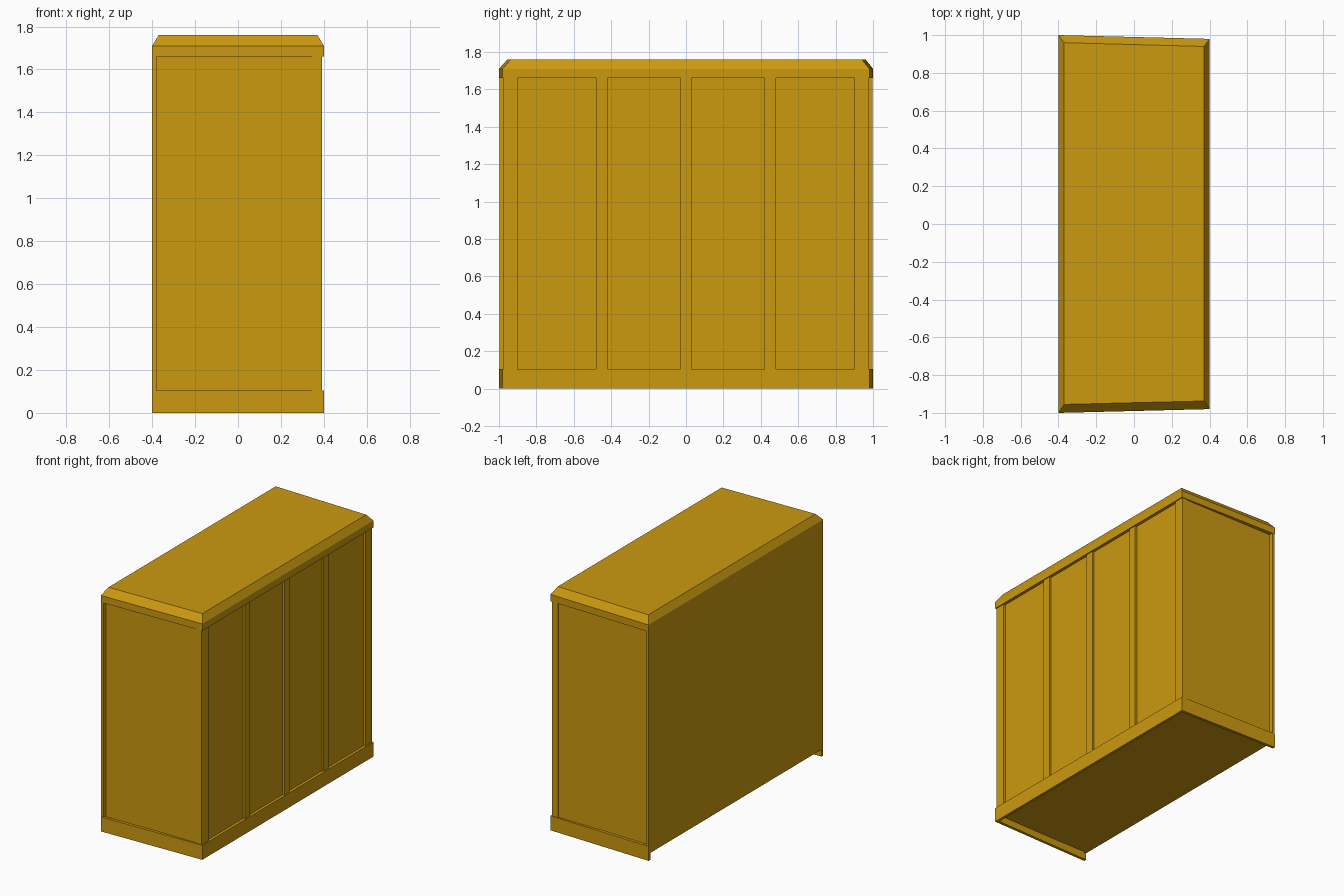
import bpy, bmesh

if "Cube" in bpy.data.objects:
    bpy.data.objects.remove(bpy.data.objects["Cube"])

mat = bpy.data.materials.new("ochre_paint")
mat.diffuse_color = (0.6, 0.32, 0.005, 1)
mat.use_nodes = True
mat.node_tree.nodes["Principled BSDF"].inputs["Base Color"].default_value = mat.diffuse_color


def finish(name, bm):
    bmesh.ops.recalc_face_normals(bm, faces=bm.faces)
    mesh = bpy.data.meshes.new(name)
    bm.to_mesh(mesh)
    bm.free()
    mesh.materials.append(mat)
    obj = bpy.data.objects.new(name, mesh)
    bpy.context.collection.objects.link(obj)
    return obj


def loft(name, rings):
    """Closed solid through a stack of (outline, z) rings."""
    bm = bmesh.new()
    loops = [[bm.verts.new((x, y, z)) for x, y in pts] for pts, z in rings]
    n = len(loops[0])
    for a, b in zip(loops, loops[1:]):
        for i in range(n):
            j = (i + 1) % n
            bm.faces.new((a[i], a[j], b[j], b[i]))
    bm.faces.new(loops[0][::-1])
    bm.faces.new(loops[-1])
    return finish(name, bm)


def box(name, x, y, z):
    pts = [(x[0], y[0]), (x[1], y[0]), (x[1], y[1]), (x[0], y[1])]
    return loft(name, [(pts, z[0]), (pts, z[1])])


# Cabinet carcass and the wider back panel
box("carcass", (-0.38, 0.378), (-0.97, 0.97), (0.05, 1.68))
box("back_panel", (-0.40, -0.38), (-0.998, 0.998), (0.05, 1.66))

# Front frame standing proud of the recessed doors
posts = [(-0.975, -0.90), (-0.48, -0.42), (-0.03, 0.03), (0.42, 0.48), (0.90, 0.975)]
for i, span in enumerate(posts):
    box(f"front_post_{i + 1}", (0.345, 0.392), span, (0.05, 1.68))

# Plinth skirt on three sides, open at the back
outer = [(-0.40, -1.0), (0.40, -0.98), (0.40, 0.98), (-0.40, 1.0)]
inner = [(-0.40, 0.98), (0.38, 0.96), (0.38, -0.96), (-0.40, -0.98)]
loft("plinth_skirt", [(outer + inner, 0.0), (outer + inner, 0.105)])

# Tapered top with a chamfered edge
top = [(-0.37, -0.955), (0.37, -0.937), (0.37, 0.94), (-0.37, 0.96)]
loft("cabinet_top", [(outer, 1.66), (outer, 1.71), (top, 1.76)])
